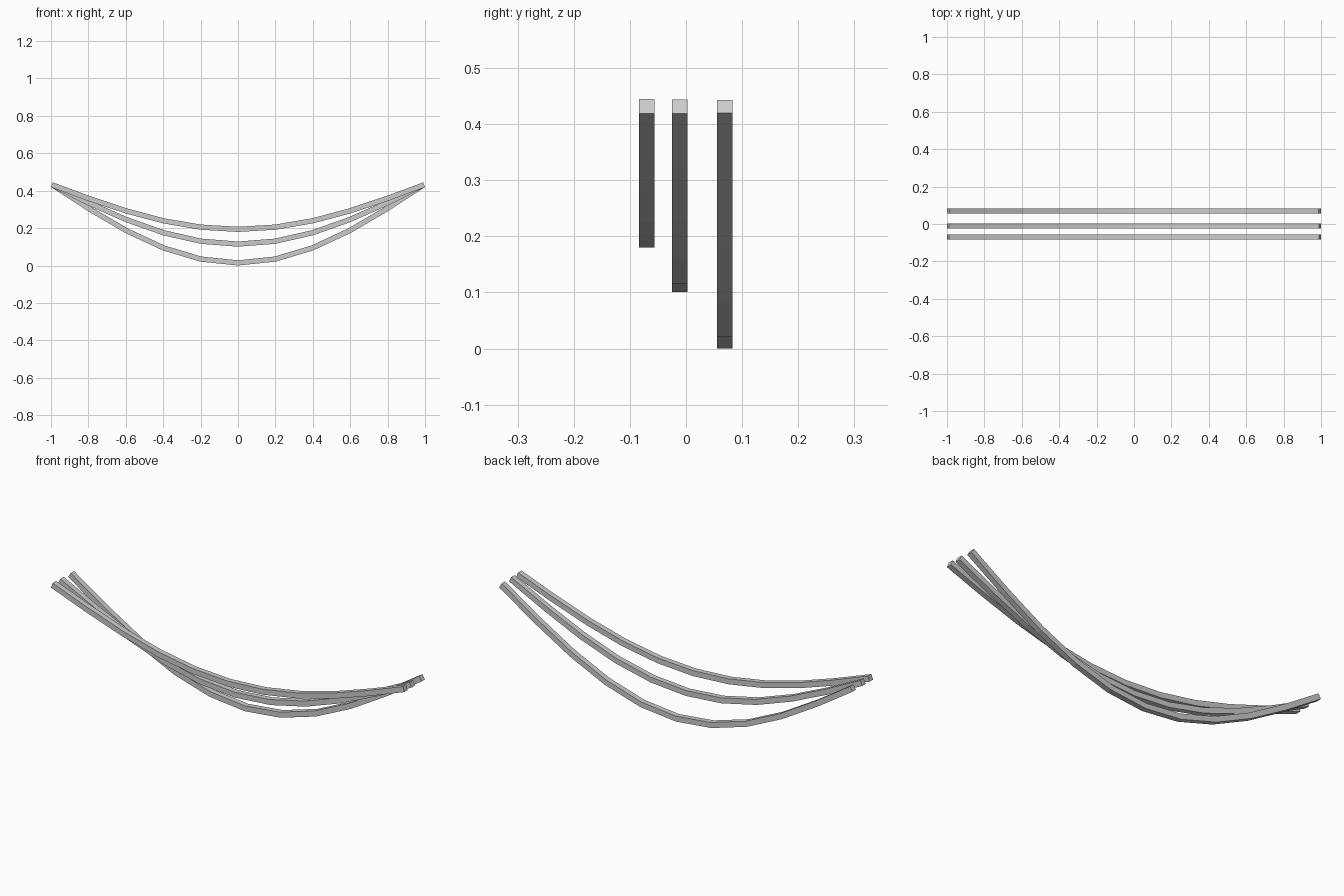
import bpy, bmesh, math
from mathutils import Vector

if "Cube" in bpy.data.objects:
    bpy.data.objects.remove(bpy.data.objects["Cube"])

GREY = (0.6, 0.6, 0.6, 1)
grey = bpy.data.materials.new("plain grey")
grey.use_nodes = True
grey.diffuse_color = GREY
grey.node_tree.nodes["Principled BSDF"].inputs["Base Color"].default_value = GREY

HALF = 0.0138      # half the thickness of a bar
SEGMENTS = 10
END_Z = 0.4315


def sagging_bar(name, y, sag, reach):
    """Square bar swept along a cosine sag, with mitred joints."""
    path = []
    for i in range(SEGMENTS + 1):
        t = 2 * i / SEGMENTS - 1
        path.append(Vector((reach * t, 0, END_Z - sag * math.cos(t * math.pi / 2))))
    dirs = [(b - a).normalized() for a, b in zip(path, path[1:])]

    bm = bmesh.new()
    rings = []
    for i, p in enumerate(path):
        before, after = dirs[max(i - 1, 0)], dirs[min(i, SEGMENTS - 1)]
        along = (before + after).normalized()
        up = Vector((-along.z, 0, along.x)) * HALF / along.dot(after)
        side = Vector((0, HALF, 0))
        rings.append([bm.verts.new(p + c) for c in
                      (up + side, up - side, -up - side, side - up)])
    for a, b in zip(rings, rings[1:]):
        for k in range(4):
            n = (k + 1) % 4
            bm.faces.new((a[k], a[n], b[n], b[k]))
    bm.faces.new(rings[0])
    bm.faces.new(rings[-1])
    bmesh.ops.recalc_face_normals(bm, faces=bm.faces)

    mesh = bpy.data.meshes.new(name)
    bm.to_mesh(mesh)
    bm.free()
    mesh.materials.append(grey)
    bar = bpy.data.objects.new(name, mesh)
    bar.location.y = y
    bpy.context.collection.objects.link(bar)


# Three bars, from the shallow front one to the deep back one
sagging_bar("front_bar", -0.07, 0.238, 0.995)
sagging_bar("middle_bar", -0.0115, 0.317, 0.994)
sagging_bar("back_bar", 0.069, 0.4175, 0.993)
